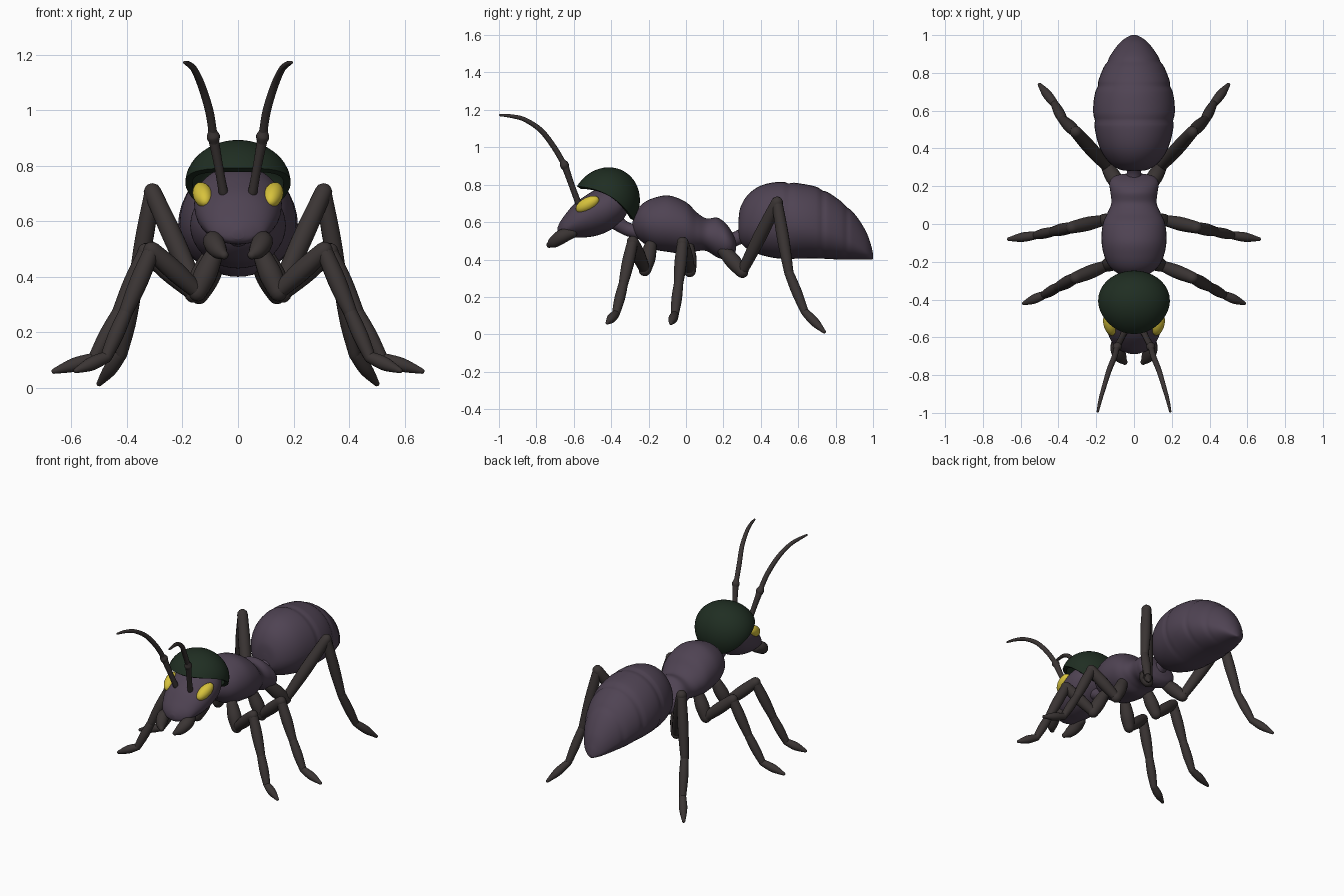
import bpy, bmesh, math
from mathutils import Vector, Matrix

if "Cube" in bpy.data.objects:
    bpy.data.objects.remove(bpy.data.objects["Cube"])


def material(name, rgb):
    m = bpy.data.materials.new(name)
    m.diffuse_color = (*rgb, 1)
    m.use_nodes = True
    m.node_tree.nodes["Principled BSDF"].inputs["Base Color"].default_value = m.diffuse_color
    return m


PURPLE = material("body purple", (0.078, 0.056, 0.086))
BROWN = material("limb brown", (0.043, 0.035, 0.034))
GREEN = material("helmet green", (0.014, 0.027, 0.016))
YELLOW = material("eye yellow", (0.68, 0.54, 0.045))


def finish(name, bm, mat, mirror=False):
    bmesh.ops.recalc_face_normals(bm, faces=bm.faces)
    me = bpy.data.meshes.new(name)
    bm.to_mesh(me)
    bm.free()
    me.materials.append(mat)
    me.polygons.foreach_set("use_smooth", [True] * len(me.polygons))
    ob = bpy.data.objects.new(name, me)
    bpy.context.collection.objects.link(ob)
    if mirror:
        mod = ob.modifiers.new("mirror", 'MIRROR')
        mod.use_mirror_merge = False
    return ob


def smooth_path(rows, steps):
    """Catmull-Rom interpolation of tuples of any length."""
    out = []
    n = len(rows)
    for i in range(n - 1):
        a, b, c, d = (rows[max(0, min(n - 1, i + k))] for k in (-1, 0, 1, 2))
        for s in range(steps):
            t = s / steps
            out.append([0.5 * (2 * q + (r - p) * t + (2 * p - 5 * q + 4 * r - w) * t ** 2
                               + (3 * q - p - 3 * r + w) * t ** 3)
                        for p, q, r, w in zip(a, b, c, d)])
    return out + [list(rows[-1])]


def skin(bm, rings):
    loops = [[bm.verts.new(p) for p in ring] for ring in rings]
    n = len(loops[0])
    for a, b in zip(loops, loops[1:]):
        for i in range(n):
            j = (i + 1) % n
            bm.faces.new((a[i], a[j], b[j], b[i]))
    bm.faces.new(loops[0])
    bm.faces.new(loops[-1])


def loft(name, stations, mat, grooves=(), sides=36):
    """Body part along y; station = y, middle z, half width, height above, depth below."""
    rings = []
    for y, z, w, up, down in smooth_path(stations, 8):
        k = 1 - sum(0.035 * math.exp(-((y - g) / 0.014) ** 2) for g in grooves)
        ring = []
        for i in range(sides):
            a = 2 * math.pi * i / sides
            s = math.sin(a)
            ring.append((w * k * math.cos(a), y, z + (up * k if s > 0 else down) * s))
        rings.append(ring)
    bm = bmesh.new()
    skin(bm, rings)
    return finish(name, bm, mat)


def tube(bm, rows, steps=5, sides=14):
    """Round tube with domed ends; row = x, y, z, radius."""
    path = [(Vector(r[:3]), r[3]) for r in smooth_path(rows, steps)]
    d0 = (path[0][0] - path[1][0]).normalized()
    d1 = (path[-1][0] - path[-2][0]).normalized()

    def dome(p, d, r):
        return [(p + d * r * math.sin(a), r * math.cos(a)) for a in (0.5, 1.0, 1.4)]
    path = dome(path[0][0], d0, path[0][1])[::-1] + path + dome(path[-1][0], d1, path[-1][1])
    prev, side, rings = None, None, []
    for i, (p, r) in enumerate(path):
        t = (path[min(i + 1, len(path) - 1)][0] - path[max(i - 1, 0)][0]).normalized()
        side = t.orthogonal().normalized() if prev is None else prev.rotation_difference(t) @ side
        up = t.cross(side)
        rings.append([p + r * (side * math.cos(2 * math.pi * k / sides)
                               + up * math.sin(2 * math.pi * k / sides)) for k in range(sides)])
        prev = t
    skin(bm, rings)


def tube_part(name, rows, mat, mirror=False):
    bm = bmesh.new()
    tube(bm, rows)
    return finish(name, bm, mat, mirror)


# Abdomen, with shallow plate grooves
loft("abdomen", [
    (0.28, .57, .02, .03, .03), (0.29, .575, .08, .10, .08), (0.33, .58, .135, .165, .125),
    (0.40, .59, .18, .205, .165), (0.50, .59, .207, .225, .185), (0.62, .58, .216, .225, .175),
    (0.72, .56, .20, .22, .155), (0.82, .53, .165, .188, .13), (0.90, .49, .12, .155, .09),
    (0.96, .45, .075, .105, .05), (0.99, .425, .035, .05, .025), (1.0, .413, .01, .015, .01)],
    PURPLE, grooves=(0.55, 0.73, 0.86))

# Thorax with a waist
loft("thorax", [
    (-0.285, .585, .02, .02, .02), (-0.27, .59, .07, .06, .06), (-0.23, .59, .125, .11, .10),
    (-0.17, .59, .157, .14, .135), (-0.09, .585, .172, .157, .145), (0.0, .57, .165, .137, .14),
    (0.06, .545, .14, .105, .10), (0.11, .53, .12, .09, .085), (0.17, .515, .125, .108, .105),
    (0.22, .495, .13, .09, .095), (0.255, .48, .10, .05, .06), (0.268, .475, .03, .02, .02)],
    PURPLE)

# Neck and waist joint
tube_part("neck", [(0, -.25, .55, .042), (0, -.32, .565, .036), (0, -.40, .62, .045)], PURPLE)
tube_part("waist_joint", [(0, .21, .49, .05), (0, .275, .515, .038), (0, .34, .545, .05)], PURPLE)

# Head
loft("head", [
    (-0.687, .55, .02, .02, .015), (-0.675, .553, .06, .045, .03), (-0.65, .567, .10, .068, .05),
    (-0.60, .60, .13, .095, .083), (-0.54, .63, .15, .11, .112), (-0.47, .66, .158, .12, .13),
    (-0.40, .68, .15, .12, .12), (-0.34, .69, .115, .09, .08), (-0.31, .69, .04, .03, .03)],
    PURPLE)

# Eyes
bm = bmesh.new()
bmesh.ops.create_uvsphere(
    bm, u_segments=24, v_segments=14, radius=1,
    matrix=Matrix.Translation((0.127, -0.527, 0.695)) @ Matrix.Rotation(math.radians(-12), 4, 'Z')
    @ Matrix.Rotation(math.radians(28), 4, 'X') @ Matrix.Diagonal((0.035, 0.07, 0.036, 1)))
finish("eyes", bm, YELLOW, True)

# Helmet: tilted dome whose rim rises at the sides
bm = bmesh.new()
centre = Vector((0, -0.43, 0.70))
long_dir, up_dir = Vector((0, .857, -.515)), Vector((0, .515, .857))
rings = []
for j in range(16):
    a = math.pi / 2 * j / 15.2
    ring = []
    for i in range(40):
        p = 2 * math.pi * i / 40
        rim = 0.045 * math.sin(p) ** 2 * (1 - j / 15) ** 2
        ring.append(centre + Vector((0.19 * math.cos(a) * math.sin(p), 0, 0))
                    + long_dir * 0.178 * math.cos(a) * math.cos(p)
                    + up_dir * (0.198 * math.sin(a) + rim))
    rings.append(ring)
skin(bm, rings)
bm.faces.ensure_lookup_table()
open_face = max(bm.faces, key=lambda f: f.calc_area())
bmesh.ops.delete(bm, geom=[open_face], context='FACES_ONLY')
helmet = finish("helmet", bm, GREEN)
if helmet.data.polygons[0].normal.dot(helmet.data.polygons[0].center - centre) < 0:
    helmet.data.flip_normals()
shell = helmet.modifiers.new("shell", 'SOLIDIFY')
shell.thickness = 0.025
shell.offset = -1
bpy.context.view_layer.objects.active = helmet
helmet.select_set(True)
bpy.ops.object.modifier_apply(modifier="shell")
bpy.ops.object.shade_smooth_by_angle(angle=math.radians(40))

# Mandibles
tube_part("mandibles", [(.085, -.61, .54, .028), (.088, -.66, .525, .038),
                        (.07, -.705, .495, .032), (.05, -.73, .478, .016)], BROWN, True)

# Antennae: straight base, knobbly joint, curved whip
bm = bmesh.new()
tube(bm, [(.052, -.575, .70, .017), (.07, -.612, .80, .016), (.088, -.645, .895, .019)])
tube(bm, [(.086, -.643, .885, .018), (.089, -.65, .905, .024), (.092, -.658, .922, .017)])
tube(bm, [(.09, -.655, .915, .015), (.104, -.705, 1.0, .015), (.132, -.775, 1.09, .014),
          (.158, -.86, 1.147, .012), (.178, -.93, 1.166, .010), (.192, -.993, 1.172, .006)])
finish("antennae", bm, BROWN, True)

# Legs: five overlapping segments each, given by joint positions
SEGMENTS = [(.034, .042, .034), (.028, .037, .032), (.029, .033, .025),
            (.025, .028, .021), (.021, .025, .010)]
LEGS = {
    "front_legs": [(.09, -.19, .47), (.145, -.22, .345), (.31, -.285, .495), (.405, -.335, .27),
                   (.475, -.375, .11), (.583, -.42, .062)],
    "middle_legs": [(.10, .01, .47), (.16, .02, .34), (.33, -.018, .49), (.43, -.04, .27),
                    (.52, -.06, .105), (.662, -.08, .06)],
    "hind_legs": [(.08, .20, .45), (.14, .30, .335), (.308, .487, .705), (.375, .55, .33),
                  (.42, .635, .12), (.50, .738, .015)],
}
for name, joints in LEGS.items():
    bm = bmesh.new()
    for a, b, (r0, r1, r2) in zip(joints, joints[1:], SEGMENTS):
        mid = Vector(a).lerp(Vector(b), 0.5)
        tube(bm, [(*a, r0), (*mid, r1), (*b, r2)])
    finish(name, bm, BROWN, True)
